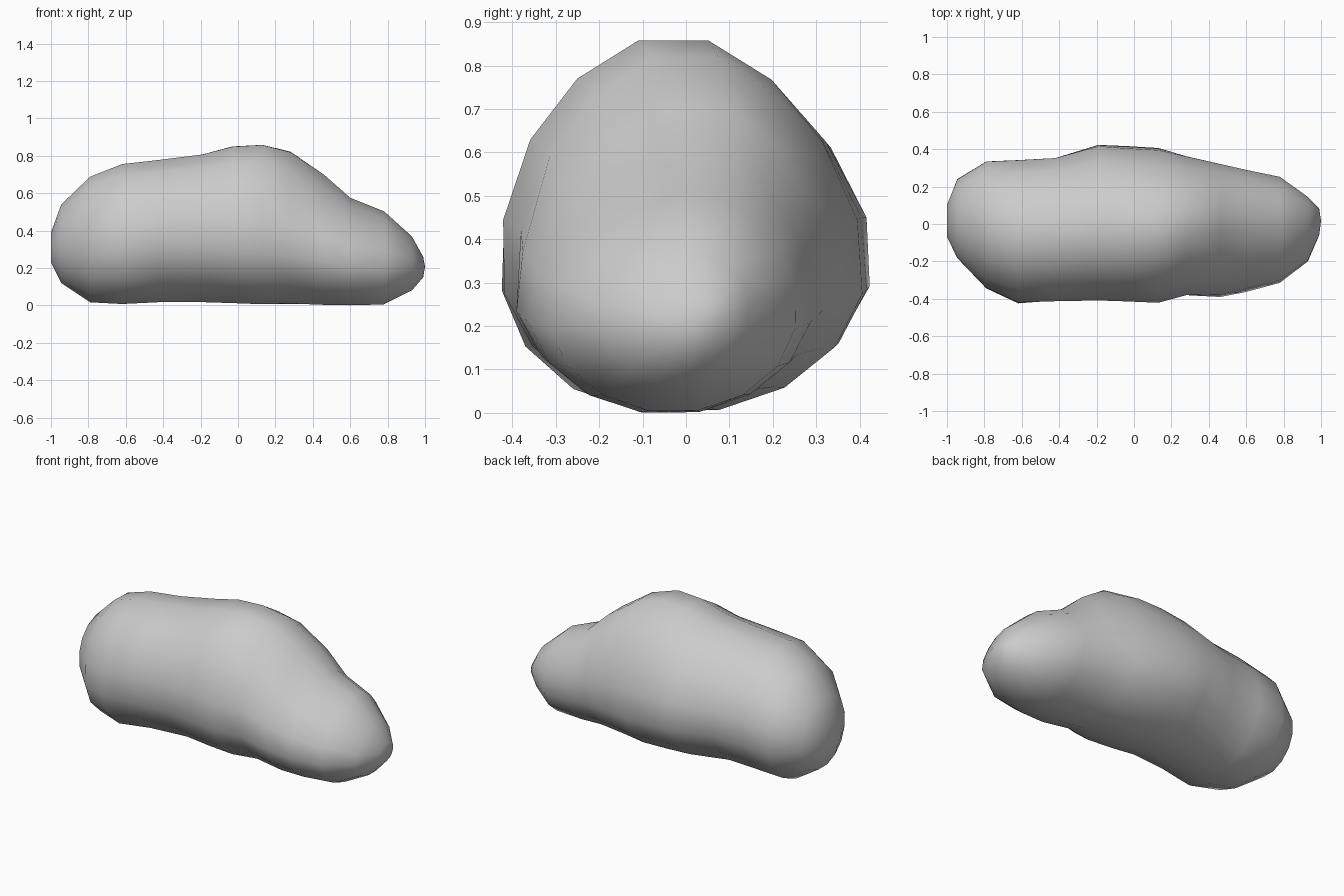
import bpy
import bmesh
from math import sin, cos, exp, pi, tau, radians

if "Cube" in bpy.data.objects:
    bpy.data.objects.remove(bpy.data.objects["Cube"], do_unlink=True)

stone = bpy.data.materials.new("pale grey stone")
stone.use_nodes = True
grey = (0.6, 0.6, 0.6, 1)
stone.diffuse_color = grey
stone.node_tree.nodes["Principled BSDF"].inputs["Base Color"].default_value = grey

# Cross-sections: x, bottom, top, front, back, height of the widest line,
# sideways place of the ridge
SECTIONS = [
    (-1.0, .23, .39, -.07, .10, .31, .02),
    (-.945, .12, .54, -.18, .24, .33, .02),
    (-.79, .02, .69, -.34, .335, .34, 0),
    (-.62, .01, .76, -.42, .345, .35, -.03),
    (-.42, .01, .785, -.415, .36, .36, -.03),
    (-.19, .01, .82, -.41, .43, .36, -.02),
    (-.03, .01, .865, -.415, .42, .35, -.03),
    (.13, .005, .875, -.425, .41, .34, -.03),
    (.28, .005, .84, -.395, .37, .32, 0),
    (.46, 0, .72, -.40, .325, .29, .03),
    (.60, 0, .59, -.365, .295, .26, .04),
    (.78, .005, .51, -.315, .255, .24, .04),
    (.93, .08, .37, -.20, .14, .22, .02),
    (.99, .15, .26, -.06, .08, .21, .03),
]
SIDES = 16

# Worn patches and swellings: x, angle round the body (0 back, 90 top,
# 180 front), spread along x, depth as a share of the radius
PATCHES = [
    (.1, 45, .3, .06),
    (.7, 45, .2, .15),
    (-.55, 55, .2, .06),
    (-.1, 130, .2, .05),
    (.45, 130, .22, .08),
    (-.7, 225, .12, -.04),
    (-.3, 225, .15, .05),
    (.32, 215, .12, .07),
    (-.35, 310, .2, .06),
    (.42, 320, .14, .05),
]


def wear(x, angle):
    total = 0
    for px, degrees, spread, depth in PATCHES:
        turn = (angle - radians(degrees) + pi) % tau - pi
        total += depth * exp(-((x - px) / spread) ** 2 / 2 - (turn / radians(25)) ** 2 / 2)
    return total


# Boulder skin lofted between the cross-sections
bm = bmesh.new()
rings = []
for x, low, high, front, back, waist, ridge in SECTIONS:
    mid = (front + back) / 2
    ring = []
    for i in range(SIDES):
        a = tau * (i + 0.5) / SIDES
        c, s = cos(a), sin(a)
        # Flats, not corners, touch the measured limits
        reach = (1 - wear(x, a)) / cos(pi / SIDES)
        y = mid + (back - front) / 2 * c * reach + (ridge - mid) * max(s, 0)
        z = waist + (high - waist if s > 0 else waist - low) * s * reach
        ring.append(bm.verts.new((x, y, z)))
    rings.append(ring)

for a, b in zip(rings, rings[1:]):
    for i in range(SIDES):
        j = (i + 1) % SIDES
        bm.faces.new((a[i], a[j], b[j], b[i]))

# Blunt ends
for ring, tip in ((rings[0], -1.0), (rings[-1], 1.0)):
    centre = sum((v.co for v in ring), ring[0].co * 0) / SIDES
    centre.x = tip
    point = bm.verts.new(centre)
    for i in range(SIDES):
        bm.faces.new((ring[i], ring[(i + 1) % SIDES], point))

bmesh.ops.recalc_face_normals(bm, faces=bm.faces[:])
for face in bm.faces:
    face.smooth = True

mesh = bpy.data.meshes.new("boulder")
bm.to_mesh(mesh)
bm.free()
mesh.materials.append(stone)
boulder = bpy.data.objects.new("boulder", mesh)
bpy.context.collection.objects.link(boulder)
